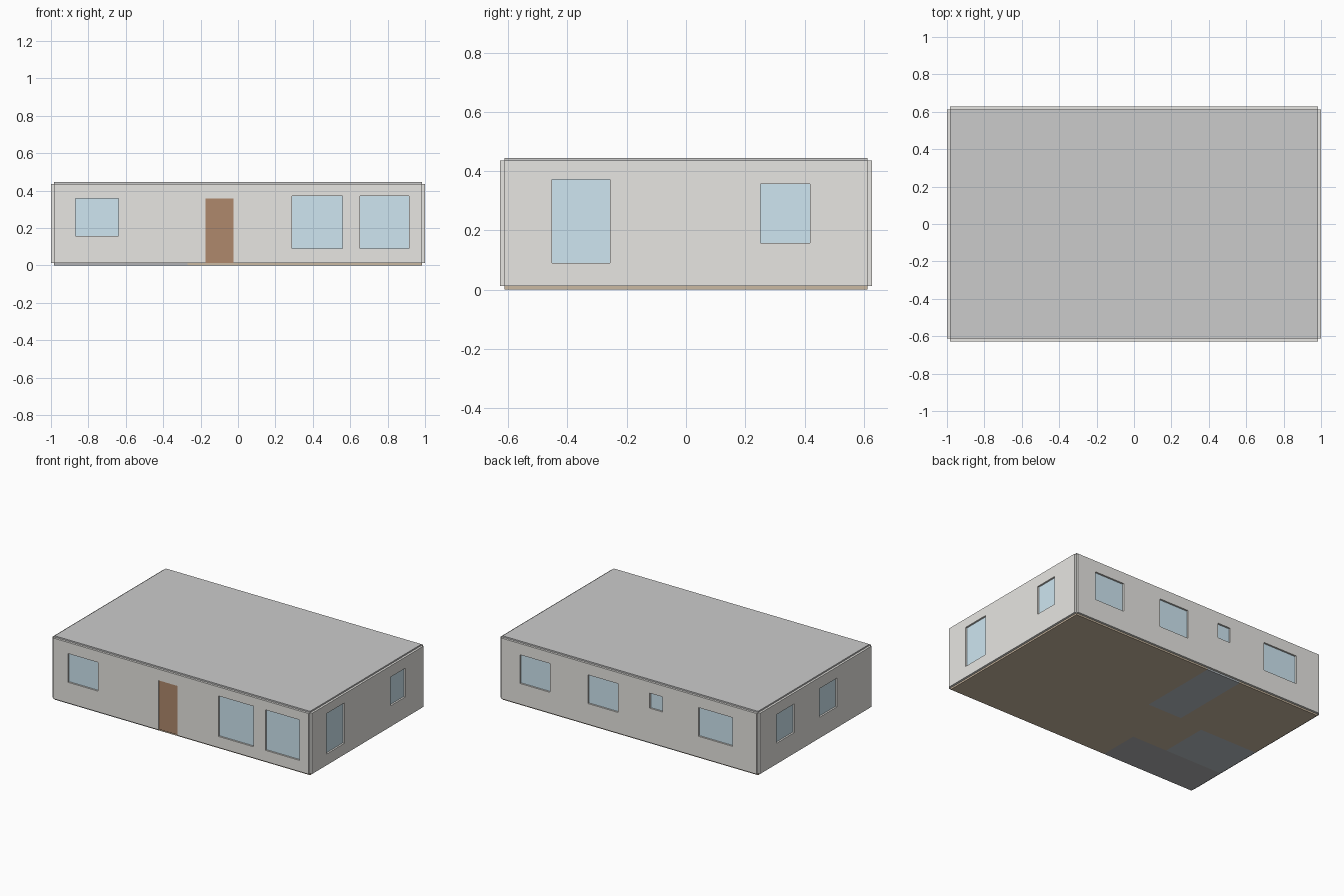
import bpy, bmesh
from mathutils import Vector, Matrix

if "Cube" in bpy.data.objects:
    bpy.data.objects.remove(bpy.data.objects["Cube"])

HX, HY = 0.985, 0.613          # wall centre lines
FLOOR, TOP, ROOF = 0.012, 0.435, 0.445
WALL, PANE, DOOR = 0.03, 0.006, 0.016


def material(name, rgb):
    m = bpy.data.materials.new(name)
    m.diffuse_color = (*rgb, 1)
    m.use_nodes = True
    m.node_tree.nodes["Principled BSDF"].inputs["Base Color"].default_value = m.diffuse_color
    return m


plaster = material("plaster", (0.80, 0.79, 0.76))
glass = material("glass", (0.62, 0.79, 0.88))
wood = material("door_wood", (0.43, 0.25, 0.15))
parquet = material("parquet", (0.60, 0.49, 0.36))
tile = material("tile", (0.50, 0.55, 0.58))
stone = material("stone", (0.45, 0.45, 0.46))
slab = material("roof_slab", (0.62, 0.62, 0.62))


def boxes(name, spans, mat=None):
    """One mesh object holding a box for each (x0, x1, y0, y1, z0, z1)."""
    bm = bmesh.new()
    for x0, x1, y0, y1, z0, z1 in spans:
        centre = Vector((x0 + x1, y0 + y1, z0 + z1)) / 2
        size = (x1 - x0, y1 - y0, z1 - z0)
        bmesh.ops.create_cube(bm, size=1, matrix=Matrix.Translation(centre) @ Matrix.Diagonal((*size, 1)))
    me = bpy.data.meshes.new(name)
    bm.to_mesh(me)
    bm.free()
    ob = bpy.data.objects.new(name, me)
    bpy.context.collection.objects.link(ob)
    if mat:
        me.materials.append(mat)
    return ob


def wall(side, axis, pos, half, windows, door=None):
    """Wall along an axis at pos, with cut openings filled by panes and a door."""
    def span(a, b, z0, z1, depth):
        across = (pos - depth / 2, pos + depth / 2)
        return (a, b, *across, z0, z1) if axis == "x" else (*across, a, b, z0, z1)

    body = boxes(side + "_wall", [span(-half, half, FLOOR, TOP, WALL)], plaster)
    holes = [span(*w, WALL * 3) for w in windows]
    if door:
        holes.append(span(door[0], door[1], FLOOR - 0.05, door[2], WALL * 3))
        boxes(side + "_door", [span(door[0], door[1], FLOOR, door[2], DOOR)], wood)
    cutter = boxes(side + "_cutter", holes)
    cutter.hide_render = True
    mod = body.modifiers.new("openings", "BOOLEAN")
    mod.operation, mod.solver, mod.object = "DIFFERENCE", "EXACT", cutter
    bpy.context.view_layer.objects.active = body
    bpy.ops.object.modifier_apply(modifier=mod.name)
    bpy.data.objects.remove(cutter)
    for i, w in enumerate(windows, 1):
        boxes(f"{side}_window_{i}", [span(*w, PANE)], glass)


# Walls with windows given as (start, end, sill, head)
LO, HI = 0.157, 0.357          # standard window heights
wall("front", "x", -HY, HX,
     [(-0.87, -0.64, LO, HI), (0.29, 0.56, 0.09, 0.372), (0.652, 0.915, 0.09, 0.372)],
     door=(-0.175, -0.025, HI))
wall("back", "x", HY, HX,
     [(0.61, 0.84, LO, HI), (0.085, 0.315, LO, HI), (-0.26, -0.16, 0.252, HI), (-0.80, -0.535, LO, HI)])
wall("right", "y", HX, HY, [(-0.452, -0.256, 0.09, 0.372), (0.252, 0.418, LO, HI)])
wall("left", "y", -HX, HY, [(0.235, 0.43, LO, HI), (-0.235, -0.04, LO, HI)])

# Roof slab
boxes("roof", [(-HX, HX, -HY, HY, TOP, ROOF)], slab)

# Floors: one slab per finish, fitted edge to edge
X1, X2, X3, X4 = -0.54, -0.35, -0.27, -0.086
Y1, Y2, Y3 = -0.33, 0.01, 0.04
boxes("front_room_floor", [(-HX, X3, -HY, Y1, 0, FLOOR)], stone)
boxes("side_room_floor", [(-HX, X1, Y1, Y2, 0, FLOOR)], tile)
boxes("bathroom_floor", [(X2, X4, Y3, HY, 0, FLOOR)], tile)
boxes("main_floor", [(X4, HX, -HY, HY, 0, FLOOR), (X3, X4, -HY, Y1, 0, FLOOR),
                     (X1, X4, Y1, Y2, 0, FLOOR), (-HX, X4, Y2, Y3, 0, FLOOR),
                     (-HX, X2, Y3, HY, 0, FLOOR)], parquet)
